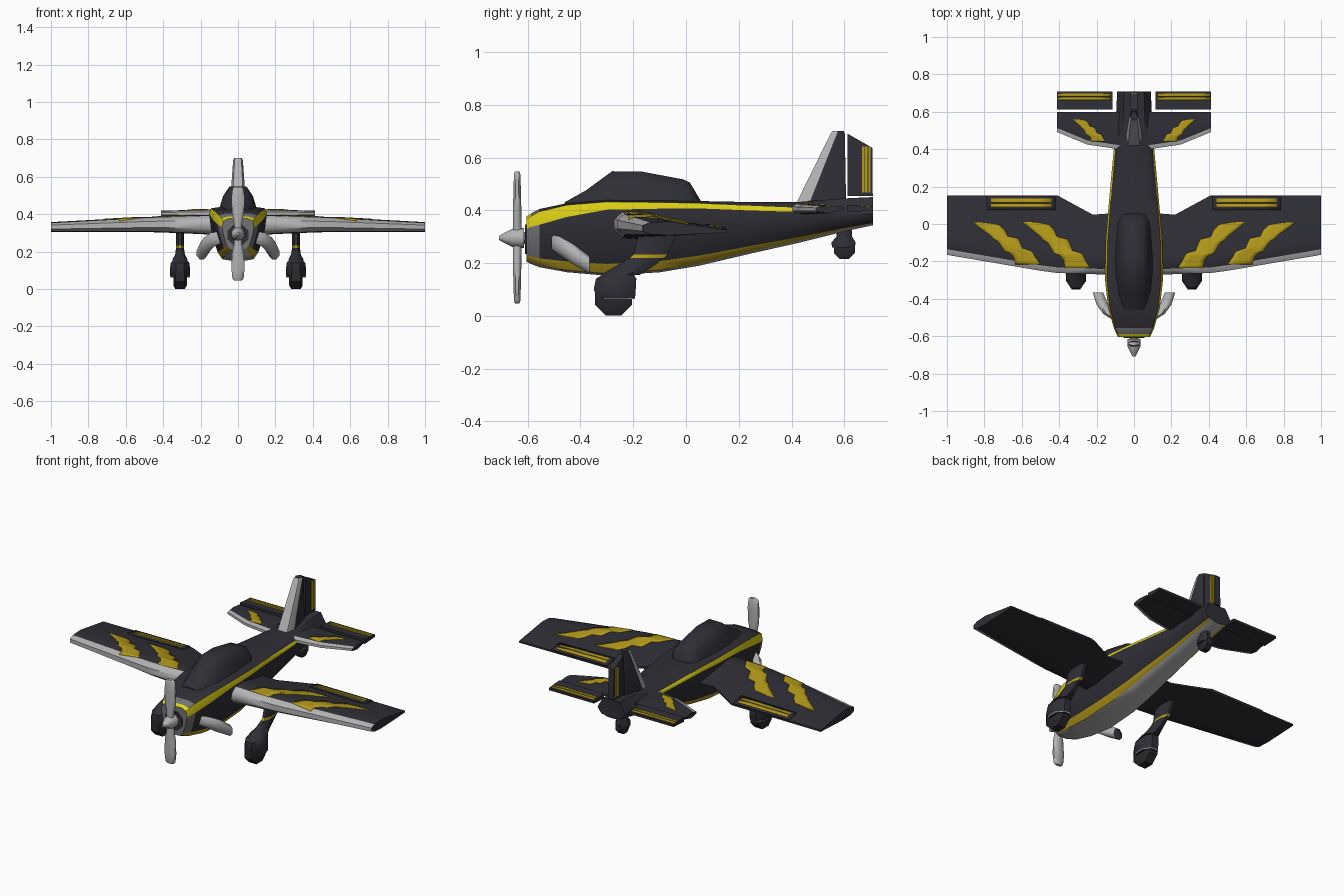
import bpy, bmesh, math
from mathutils import Vector
from mathutils.bvhtree import BVHTree

if "Cube" in bpy.data.objects:
    bpy.data.objects.remove(bpy.data.objects["Cube"])

COLORS = {"charcoal": (0.028, 0.028, 0.037), "light_grey": (0.45, 0.45, 0.46),
          "bright_yellow": (0.74, 0.65, 0.008), "gold": (0.45, 0.32, 0.010),
          "cowl_grey": (0.17, 0.17, 0.18), "tyre_black": (0.022, 0.022, 0.027)}
MATS = []
for n, c in COLORS.items():
    m = bpy.data.materials.new(n)
    m.diffuse_color = (*c, 1)
    m.use_nodes = True
    m.node_tree.nodes["Principled BSDF"].inputs["Base Color"].default_value = m.diffuse_color
    MATS.append(m)
DARK, GREY, YEL, GOLD, COWL, TYRE = range(6)


def finish(name, bm, mirror=False, angle=40):
    me = bpy.data.meshes.new(name)
    bm.to_mesh(me)
    for m in MATS:
        me.materials.append(m)
    ob = bpy.data.objects.new(name, me)
    bpy.context.collection.objects.link(ob)
    bpy.ops.object.select_all(action='DESELECT')
    ob.select_set(True)
    bpy.context.view_layer.objects.active = ob
    bpy.ops.object.shade_smooth_by_angle(angle=math.radians(angle))
    if mirror:
        ob.modifiers.new("mirror", 'MIRROR')
    return ob


def loft(name, rings, mat=DARK, mirror=False, caps=None, angle=40):
    """Skin closed rings; mat is an index or a rule of (ring, strip)."""
    bm = bmesh.new()
    vs = [[bm.verts.new(p) for p in r] for r in rings]
    n = len(rings[0])
    rule = mat if callable(mat) else (lambda i, k: mat)
    for i in range(len(vs) - 1):
        for k in range(n):
            f = bm.faces.new((vs[i][k], vs[i][(k + 1) % n], vs[i + 1][(k + 1) % n], vs[i + 1][k]))
            f.material_index = rule(i, k)
    for end, ring in enumerate((vs[0], vs[-1])):
        bm.faces.new(ring).material_index = caps[end] if caps else rule(0, 1)
    bmesh.ops.recalc_face_normals(bm, faces=bm.faces)
    bvh = BVHTree.FromBMesh(bm)
    finish(name, bm, mirror, angle)
    return bvh


def tube(name, pts, n=8, mat=DARK, axis='z', **kw):
    """Elliptical rings (x, y, z, r1, r2), flat across the given axis."""
    rings = []
    for x, y, z, a, b in pts:
        ring = []
        for k in range(n):
            t = 2 * math.pi * (k + .5) / n
            u, v = a * math.cos(t), b * math.sin(t)
            ring.append({'x': (x, y + u, z + v), 'y': (x + u, y, z + v), 'z': (x + u, y + v, z)}[axis])
        rings.append(ring)
    loft(name, rings, mat, **kw)


def box(name, lo, hi, mat=DARK, mirror=False):
    (a, b, c), (d, e, f) = lo, hi
    loft(name, [[(a, b, z), (d, b, z), (d, e, z), (a, e, z)] for z in (c, f)], mat, mirror)


def drape(name, rows, bvh, mat, off=0.003):
    """Thin plate of (y, x_left, x_right) rows laid on a surface, front to back."""
    bm = bmesh.new()
    fine = []
    for a, b in zip(rows, rows[1:]):
        fine += [[p + (q - p) * t / 3 for p, q in zip(a, b)] for t in range(3)]
    fine.append(rows[-1])
    grid = []
    for y, xl, xr in fine:
        line = []
        for k in range(5):
            x = xl + (xr - xl) * k / 4
            hit = bvh.ray_cast(Vector((x, y, 1)), Vector((0, 0, -1)))[0]
            line.append(bm.verts.new((x, y, (hit.z if hit else 0.33) + off)))
        grid.append(line)
    for a, b in zip(grid, grid[1:]):
        for k in range(4):
            bm.faces.new((a[k], a[k + 1], b[k + 1], b[k])).material_index = mat
    ob = finish(name, bm, True)
    s = ob.modifiers.new("thickness", 'SOLIDIFY')
    s.thickness, s.offset = 0.006, -1


# Fuselage: y, bottom, stripe top, crown, half width, stripe height
body = [(-.605, .205, .365, .38, .085, .035), (-.588, .197, .377, .391, .094, .04),
        (-.555, .184, .395, .408, .108, .05),
        (-.45, .165, .42, .43, .138, .045), (-.30, .152, .432, .442, .155, .03),
        (-.10, .165, .43, .44, .152, .024), (.05, .19, .427, .438, .14, .02),
        (.25, .237, .417, .434, .122, .018), (.42, .275, .41, .434, .106, .016),
        (.60, .32, .402, .448, .095, .015), (.708, .343, .40, .453, .09, .015)]
rings = []
for y, zb, zs, zt, w, sh in body:
    zl = zb + .16 * (zs - zb)
    half = [(.6 * w, zt - .003), (.93 * w, zs), (w, zs - sh), (.9 * w, zb + .5 * (zs - zb)),
            (.70 * w, zl), (.54 * w, zb + .008), (.25 * w, zb)]
    rings.append([(x, y, z) for x, z in half] + [(-x, y, z) for x, z in half[::-1]])


def body_mat(i, k):
    k = min(k, 12 - k) if k < 13 else 0
    if k == 1:
        return YEL if i < 8 else DARK
    if k == 4:
        return GOLD
    if k >= 5:
        return GREY
    if k == 0:
        return (YEL, COWL)[i] if i < 2 else DARK
    return COWL if i < 2 else DARK


loft("fuselage", rings, body_mat, caps=(COWL, DARK))
tube("cowl_opening", [(0, -.61, .29, .06, .06), (0, -.60, .29, .06, .06)], 8, DARK, 'y')

# Canopy: y, top, base half width, top half width
rings = []
for y, zt, wb, wt in [(-.46, .43, .06, .02), (-.38, .475, .088, .03), (-.28, .548, .10, .042),
                      (-.17, .547, .10, .046), (-.01, .517, .088, .042), (.015, .505, .083, .04),
                      (.055, .437, .06, .03)]:
    zm = .42 + .6 * (zt - .42)
    half = [(wb * 1.05, .415), (.45 * wb + .5 * wt + .012, zm), (wt, zt)]
    rings.append([(x, y, z) for x, z in half] + [(-x, y, z) for x, z in half[::-1]])
loft("canopy", rings, DARK, angle=60)


# Wings and tailplane share one aerofoil section
def section(x, le, te, lo, hi, zt, g, crest):
    m = (lo + hi) / 2
    d = (hi - lo) * .2
    return [(x, le + g, hi - .004), (x, le, m + d), (x, le, m - d), (x, le + g, lo + .004),
            (x, le + crest, lo), (x, te, zt - .005), (x, te, zt + .005), (x, le + crest, hi)]


foil_mat = lambda i, k: GREY if k < 3 else DARK
wing = loft("wings", [section(*s, .03, .1) for s in [
    (.08, -.275, .06, .288, .40, .335), (.22, -.268, .05, .295, .395, .335),
    (.41, -.262, .153, .303, .389, .322), (.5, -.25, .153, .305, .385, .322),
    (1.0, -.165, .153, .305, .358, .320)]], foil_mat, True, (DARK, DARK), angle=50)
tail = loft("tailplane", [section(*s, .022, .05) for s in [
    (.05, .395, .60, .383, .428, .408), (.25, .425, .60, .386, .424, .408),
    (.413, .492, .60, .388, .418, .408)]], foil_mat, True, (DARK, DARK), angle=50)

# Ailerons and elevators with gold panels
drape("ailerons", [(.075, .42, .785), (.151, .42, .785)], wing, DARK, .006)
drape("aileron_panel_front", [(.092, .44, .765), (.108, .44, .765)], wing, GOLD, .009)
drape("aileron_panel_rear", [(.114, .44, .765), (.137, .44, .765)], wing, GOLD, .009)
elev = loft("elevators", [[(x, .611, .393), (x, .611, .421), (x, .708, .413), (x, .708, .399)]
                          for x in (.115, .413)], DARK, True)
for i, (a, b) in enumerate([(.664, .677), (.683, .699)]):
    drape(f"elevator_stripe_{i}", [(a, .125, .408), (b, .125, .408)], elev, GOLD, .003)

# Lightning bolts painted on wings and tailplane
bolt = [(-.234, .235, .37), (-.195, .26, .375), (-.165, .275, .40), (-.155, .285, .43),
        (-.142, .33, .435), (-.10, .345, .46), (-.082, .355, .49), (-.07, .41, .495),
        (-.035, .425, .54), (-.003, .455, .58), (.012, .55, .60)]
drape("wing_bolts_inner", bolt, wing, GOLD)
drape("wing_bolts_outer", [(y * .92 - .002, l + .265, r + .265) for y, l, r in bolt], wing, GOLD)
drape("tail_bolts", [(.56 + (y - .012) * .48, .325 + (l - .6) * .47, .33 + (r - .6) * .43)
                     for y, l, r in bolt], tail, GOLD)

# Fin with light leading edge, and rudder
loft("fin", [[(.7 * h, f, z), (h, g, z), (.4 * h, b, z), (-.4 * h, b, z), (-h, g, z), (-.7 * h, f, z)]
             for z, f, g, b, h in [(.42, .415, .465, .607, .045), (.69, .548, .572, .602, .026),
                                   (.70, .555, .575, .598, .02)]],
     lambda i, k: GREY if k in (0, 4, 5) else DARK, caps=(DARK, DARK))
loft("rudder", [[(x, y, z) for y, z in ((.613, .455), (.708, .455), (.706, .637), (.613, .69))]
                for x in (-.018, .018)], DARK)
for i in range(3):
    y = .667 + i * .012
    box(f"rudder_stripe_{i}", (-.020, y, .468), (.020, y + .009, .642), GOLD)

# Main landing gear: strut, wheel fairing, wheel
tube("gear_struts", [(.31, -.10, .33, .022, .08), (.31, -.135, .232, .022, .07),
                     (.31, -.147, .22, .023, .07), (.31, -.20, .185, .028, .078),
                     (.31, -.25, .155, .045, .08)], 8,
     lambda i, k: GOLD if i == 1 else DARK, mirror=True)
tube("wheel_fairings", [(.31, -.255, .16, .035, .06), (.31, -.265, .14, .054, .083),
                        (.31, -.27, .10, .059, .086), (.31, -.265, .068, .057, .078),
                        (.31, -.262, .063, .055, .072)], 8,
     lambda i, k: GREY if i == 3 else DARK, mirror=True, caps=(DARK, TYRE))
tube("main_wheels", [(x, -.275, .07, r, r) for x, r in
                     ((.274, .055), (.285, .0755), (.335, .0755), (.346, .055))],
     8, TYRE, 'x', mirror=True)

# Tail wheel and its fairing
tube("tail_wheel", [(x, .60, .255, r, r) for x, r in
                    ((-.026, .03), (-.018, .043), (.018, .043), (.026, .03))], 8, TYRE, 'x')
tube("tail_wheel_fairing", [(0, .60, .335, .025, .03), (0, .60, .30, .03, .032),
                            (0, .597, .278, .04, .05), (0, .597, .258, .04, .046)], 8)

# Exhaust pipes
tube("exhaust_pipes", [(.09, -.51, .28, .03, .03), (.135, -.48, .266, .032, .038),
                       (.170, -.43, .235, .033, .042), (.193, -.365, .192, .03, .036)],
     8, GREY, 'y', mirror=True, caps=(GREY, DARK), angle=60)

# Propeller: shaft, spinner and two blades
tube("propeller_shaft", [(0, -.62, .295, .025, .025), (0, -.58, .295, .025, .025)], 8, COWL, 'y')
tube("spinner", [(0, -.708, .295, .008, .008), (0, -.685, .295, .021, .021),
                 (0, -.655, .295, .036, .036), (0, -.615, .295, .038, .038)], 10, GREY, 'y', angle=45)
for name, s in (("upper_blade", 1), ("lower_blade", -1)):
    tube(name, [(0, -.64, .297 + s * d, a, b) for d, a, b in
                [(0, .018, .018), (.06, .024, .018), (.11, .035, .017), (.19, .038, .015),
                 (.24, .032, .013), (.25, .024, .009)]], 8, GREY, angle=60)
